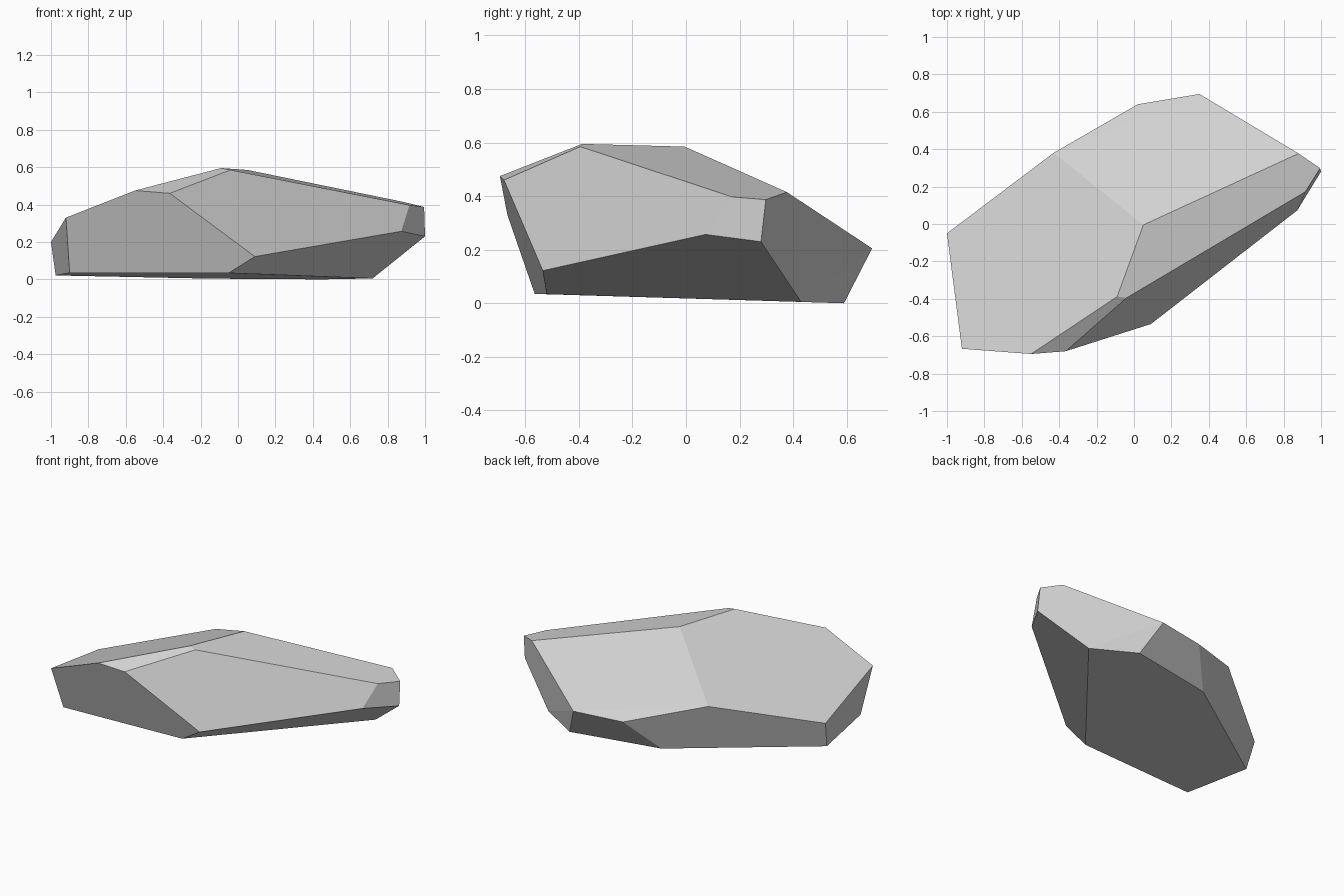
import bpy
import bmesh
from math import radians

cube = bpy.data.objects.get("Cube")
if cube:
    bpy.data.objects.remove(cube, do_unlink=True)

# Plain stone colour
stone = bpy.data.materials.new("light_grey_stone")
stone.use_nodes = True
colour = (0.64, 0.64, 0.64, 1)
stone.diffuse_color = colour
bsdf = next(n for n in stone.node_tree.nodes if n.type == "BSDF_PRINCIPLED")
bsdf.inputs["Base Color"].default_value = colour
bsdf.inputs["Roughness"].default_value = 0.9

# Corners of the chipped boulder, from the crown down to the base
crown = [(0.05, -0.005, 0.585), (-0.09, -0.388, 0.595), (-0.04, -0.395, 0.585),
         (-0.55, -0.695, 0.475), (-0.365, -0.68, 0.46),
         (0.88, 0.377, 0.415), (0.917, 0.173, 0.397), (0.995, 0.298, 0.387)]
girdle = [(-1.0, -0.05, 0.2), (-0.92, -0.667, 0.33), (0.09, -0.535, 0.122),
          (0.873, 0.073, 0.257), (1.0, 0.28, 0.23),
          (0.35, 0.695, 0.205), (0.02, 0.64, 0.2), (-0.43, 0.38, 0.325)]
base = [(-0.9, -0.565, 0.035), (-0.05, -0.52, 0.034), (0.72, 0.43, 0.005),
        (0.45, 0.59, 0.0), (-0.15, 0.475, 0.004), (-0.975, -0.1, 0.021)]

# Wrap the corners in flat facets and merge the nearly coplanar ones
bm = bmesh.new()
for point in crown + girdle + base:
    bm.verts.new(point)
bmesh.ops.convex_hull(bm, input=bm.verts[:])
loose = [v for v in bm.verts if not v.link_faces]
bmesh.ops.delete(bm, geom=loose, context="VERTS")
bmesh.ops.dissolve_limit(bm, angle_limit=radians(4),
                         verts=bm.verts[:], edges=bm.edges[:])
bmesh.ops.recalc_face_normals(bm, faces=bm.faces[:])

mesh = bpy.data.meshes.new("boulder")
bm.to_mesh(mesh)
bm.free()
mesh.materials.append(stone)
boulder = bpy.data.objects.new("boulder", mesh)
bpy.context.collection.objects.link(boulder)
